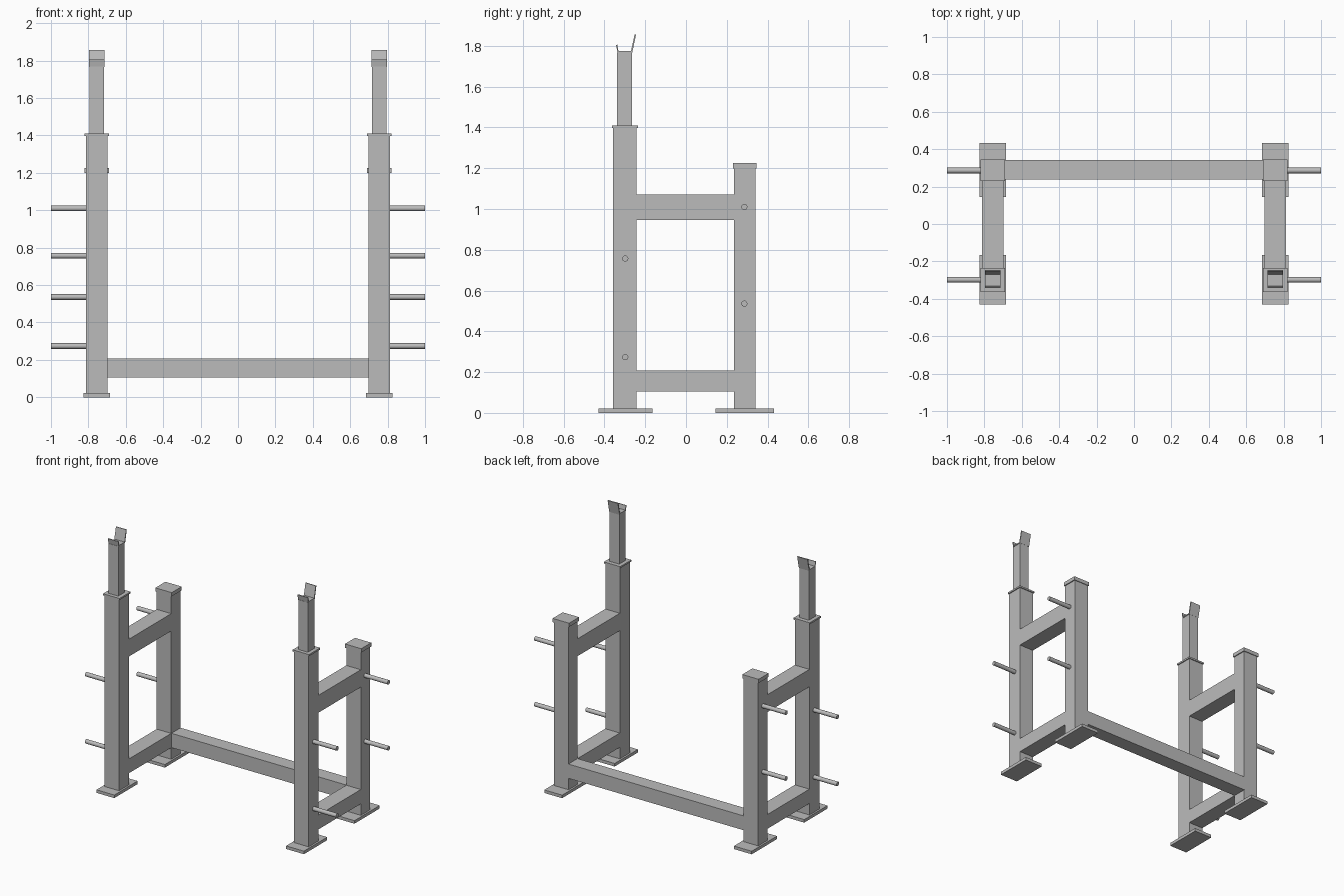
import bpy
import bmesh
import math
from mathutils import Matrix, Vector

if "Cube" in bpy.data.objects:
    bpy.data.objects.remove(bpy.data.objects["Cube"], do_unlink=True)

steel = bpy.data.materials.new("grey steel")
steel.use_nodes = True
GREY = (0.5, 0.5, 0.5, 1)
steel.diffuse_color = GREY
steel.node_tree.nodes["Principled BSDF"].inputs["Base Color"].default_value = GREY


def finish(name, bm):
    bmesh.ops.recalc_face_normals(bm, faces=bm.faces)
    mesh = bpy.data.meshes.new(name)
    bm.to_mesh(mesh)
    bm.free()
    mesh.materials.append(steel)
    obj = bpy.data.objects.new(name, mesh)
    bpy.context.collection.objects.link(obj)
    return obj


def box(name, x, y, z):
    """Box from (low, high) ranges on each axis."""
    ranges = (x, y, z)
    centre = Vector([(a + b) / 2 for a, b in ranges])
    size = [b - a for a, b in ranges]
    bm = bmesh.new()
    bmesh.ops.create_cube(bm, size=1, matrix=Matrix.Translation(centre) @ Matrix.Diagonal((*size, 1)))
    return finish(name, bm)


def peg(name, side, y, z):
    """Horizontal plate storage peg pointing outwards."""
    bm = bmesh.new()
    place = Matrix.Translation((side * 0.9, y, z)) @ Matrix.Rotation(math.pi / 2, 4, "Y")
    bmesh.ops.create_cone(bm, cap_ends=True, segments=20, radius1=0.015, radius2=0.015,
                          depth=0.2, matrix=place)
    obj = finish(name, bm)
    bpy.ops.object.select_all(action="DESELECT")
    obj.select_set(True)
    bpy.context.view_layer.objects.active = obj
    bpy.ops.object.shade_smooth_by_angle(angle=math.radians(40))


def bar_rest(name, x):
    """Bent sheet with a short front lip and a tall sloping back plate."""
    profile = [(-0.336, 1.766), (-0.264, 1.766), (-0.245, 1.855), (-0.252, 1.856),
               (-0.270, 1.774), (-0.331, 1.774), (-0.337, 1.806), (-0.343, 1.805)]
    bm = bmesh.new()
    face = bm.faces.new([bm.verts.new((x - 0.041, y, z)) for y, z in profile])
    new = bmesh.ops.extrude_face_region(bm, geom=[face])["geom"]
    moved = [v for v in new if isinstance(v, bmesh.types.BMVert)]
    bmesh.ops.translate(bm, verts=moved, vec=(0.082, 0, 0))
    finish(name, bm)


# Two mirrored side frames
for label, side in (("left", 1), ("right", -1)):
    cx = side * 0.755

    def wide(half):
        return (cx - half, cx + half)

    # Front upright with telescoping post
    box(f"{label}_front_foot", wide(0.071), (-0.43, -0.165), (0, 0.022))
    box(f"{label}_front_upright", wide(0.058), (-0.358, -0.243), (0.022, 1.4))
    box(f"{label}_front_collar", wide(0.065), (-0.364, -0.236), (1.398, 1.41))
    box(f"{label}_inner_post", wide(0.038), (-0.338, -0.265), (1.41, 1.768))
    bar_rest(f"{label}_bar_rest", cx)

    # Rear upright with cap
    box(f"{label}_rear_foot", wide(0.071), (0.145, 0.432), (0, 0.022))
    box(f"{label}_rear_upright", wide(0.058), (0.236, 0.34), (0.022, 1.2))
    box(f"{label}_rear_cap", wide(0.065), (0.231, 0.345), (1.198, 1.225))

    # Side rails
    box(f"{label}_lower_rail", wide(0.058), (-0.243, 0.236), (0.105, 0.208))
    box(f"{label}_upper_rail", wide(0.058), (-0.243, 0.236), (0.945, 1.07))

    # Storage pegs
    for pos, y, heights in (("front", -0.298, (0.274, 0.757)), ("rear", 0.286, (0.536, 1.01))):
        for level, z in zip(("lower", "upper"), heights):
            peg(f"{label}_{pos}_{level}_peg", side, y, z)

# Rear cross beam
box("rear_cross_beam", (-0.697, 0.697), (0.238, 0.342), (0.105, 0.208))
